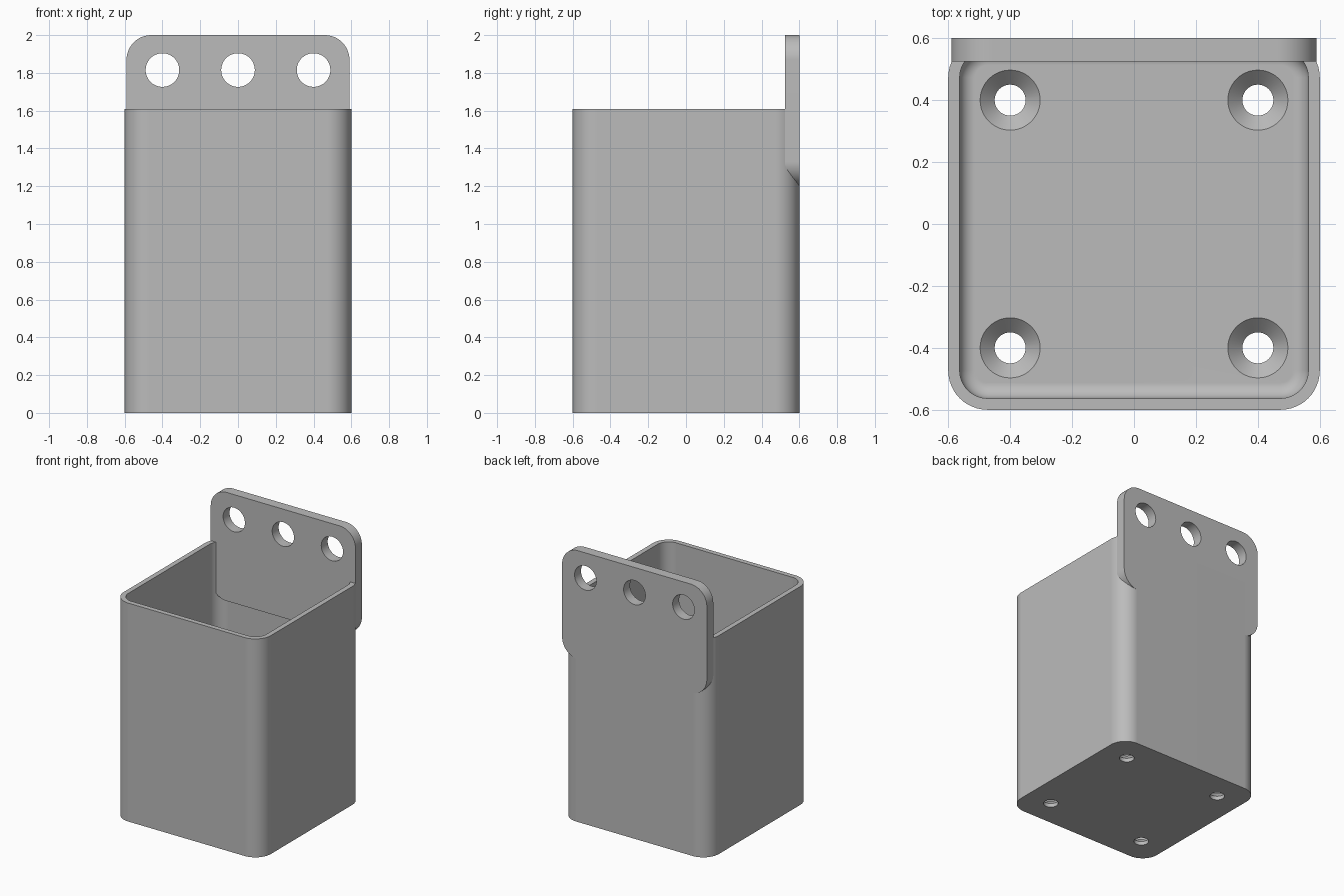
import bpy, bmesh, math

if "Cube" in bpy.data.objects:
    bpy.data.objects.remove(bpy.data.objects["Cube"], do_unlink=True)

grey = bpy.data.materials.new("plain grey")
grey.use_nodes = True
colour = (0.5, 0.5, 0.5, 1)
grey.diffuse_color = colour
grey.node_tree.nodes["Principled BSDF"].inputs["Base Color"].default_value = colour

SIDE, HEIGHT, INNER, FLOOR, FILLET = 0.6, 1.61, 0.563, 0.075, 0.05
PLATE_HALF, PLATE_FRONT, PLATE_BOTTOM, PLATE_TOP = 0.59, 0.525, 1.2, 2.0


def rounded_rect(hx, hy, r, steps=12):
    """Outline of a rounded rectangle centred on the origin."""
    pts = []
    for i, (sx, sy) in enumerate([(1, 1), (-1, 1), (-1, -1), (1, -1)]):
        for k in range(steps + 1):
            a = math.pi / 2 * (i + k / steps)
            pts.append((sx * (hx - r) + r * math.cos(a),
                        sy * (hy - r) + r * math.sin(a)))
    return pts


def loft(name, loops):
    """Skin a stack of equal-length loops and cap both ends."""
    bm = bmesh.new()
    rings = [[bm.verts.new(p) for p in loop] for loop in loops]
    n = len(rings[0])
    for a, b in zip(rings, rings[1:]):
        for i in range(n):
            j = (i + 1) % n
            bm.faces.new((a[i], a[j], b[j], b[i]))
    bm.faces.new(rings[0][::-1])
    bm.faces.new(rings[-1])
    bmesh.ops.recalc_face_normals(bm, faces=bm.faces)
    mesh = bpy.data.meshes.new(name)
    bm.to_mesh(mesh)
    bm.free()
    mesh.materials.append(grey)
    obj = bpy.data.objects.new(name, mesh)
    bpy.context.collection.objects.link(obj)
    return obj


def turned_cutter(profile, x, y, z, along_y=False, sides=48):
    """Round cutter from (radius, offset) pairs, along z or y."""
    loops = []
    for r, d in profile:
        ring = []
        for k in range(sides):
            a = 2 * math.pi * k / sides
            u, v = r * math.cos(a), r * math.sin(a)
            ring.append((x + u, y + d, z + v) if along_y else (x + u, y + v, z + d))
        loops.append(ring)
    cutter = loft("hole_cutter", loops)
    cutter.hide_render = True
    return cutter


def finish(obj, cutters):
    """Cut the holes, then smooth the rounded faces."""
    bpy.ops.object.select_all(action="DESELECT")
    obj.select_set(True)
    bpy.context.view_layer.objects.active = obj
    for cutter in cutters:
        mod = obj.modifiers.new("hole", "BOOLEAN")
        mod.operation, mod.solver, mod.object = "DIFFERENCE", "EXACT", cutter
        bpy.ops.object.modifier_apply(modifier=mod.name)
        bpy.data.objects.remove(cutter, do_unlink=True)
    bpy.ops.object.shade_smooth_by_angle(angle=math.radians(30))
    mod = obj.modifiers.new("even_shading", "WEIGHTED_NORMAL")
    mod.keep_sharp = True


# Open box: outer wall, rim, inner wall, filleted floor
def level(half, r, z):
    return [(x, y, z) for x, y in rounded_rect(half, half, r)]


loops = [level(SIDE, 0.127, 0), level(SIDE, 0.127, HEIGHT), level(INNER, 0.09, HEIGHT)]
for k in range(9):
    a = math.pi / 2 * k / 8
    inset = FILLET * (1 - math.cos(a))
    loops.append(level(INNER - inset, 0.09 - inset,
                       FLOOR + FILLET * (1 - math.sin(a))))
box = loft("box", loops)

# Countersunk screw holes in the floor
sink = [(0.05, -0.05), (0.05, FLOOR - 0.047), (0.097, FLOOR), (0.097, FLOOR + 0.02)]
finish(box, [turned_cutter(sink, sx * 0.4, sy * 0.4, 0)
             for sx in (-1, 1) for sy in (-1, 1)])

# Rounded hanging plate on the back with three holes
mid = (PLATE_TOP + PLATE_BOTTOM) / 2
outline = rounded_rect(PLATE_HALF, (PLATE_TOP - PLATE_BOTTOM) / 2, 0.13)
plate = loft("hanging_plate", [[(x, y, z + mid) for x, z in outline]
                               for y in (PLATE_FRONT, SIDE)])
finish(plate, [turned_cutter([(0.089, -0.1), (0.089, 0.1)], x, 0.5625, 1.815, True)
               for x in (-0.4, 0, 0.4)])
